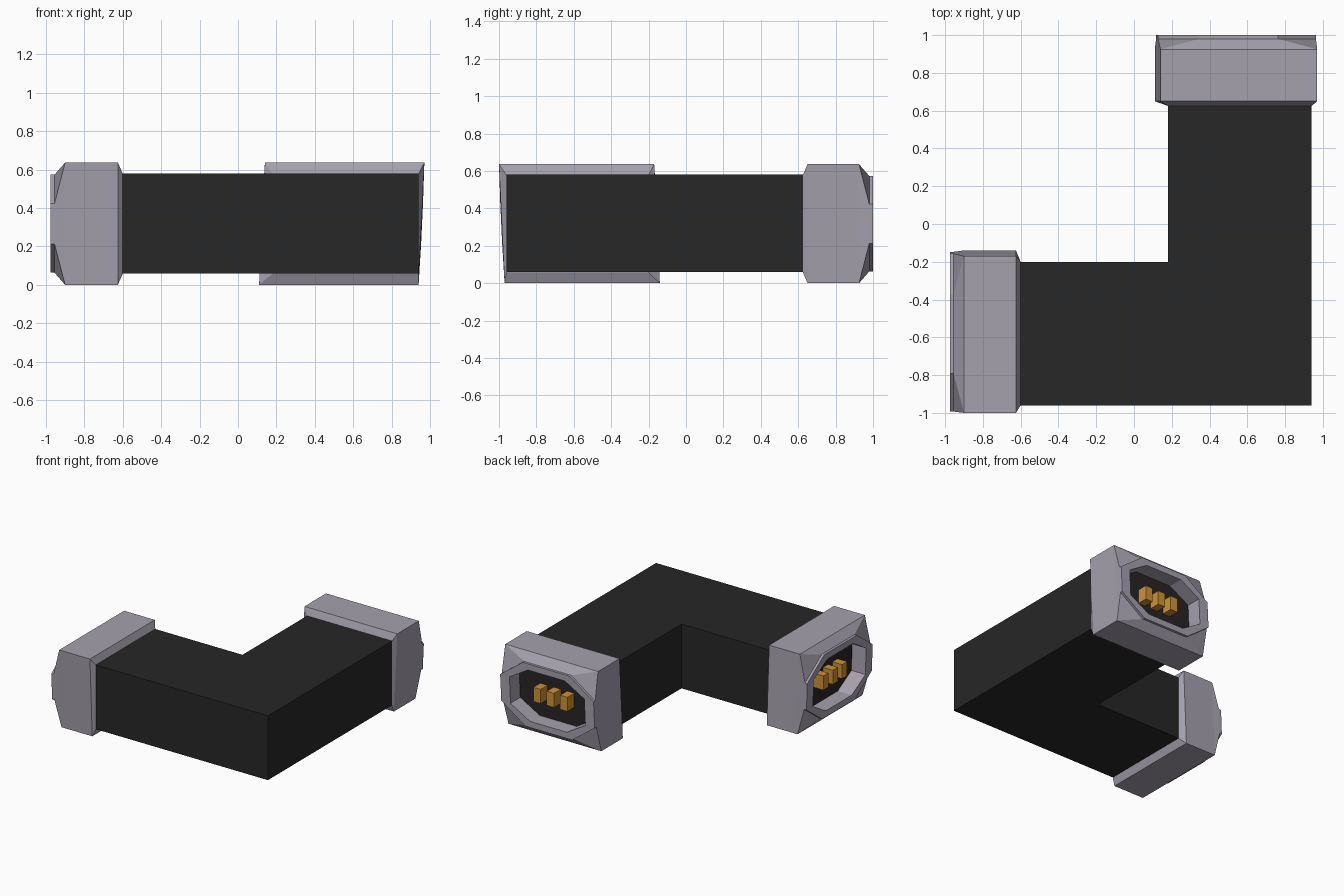
import bpy, bmesh

if "Cube" in bpy.data.objects:
    bpy.data.objects.remove(bpy.data.objects["Cube"])


def material(name, rgb):
    m = bpy.data.materials.new(name)
    m.diffuse_color = (*rgb, 1)
    m.use_nodes = True
    m.node_tree.nodes["Principled BSDF"].inputs["Base Color"].default_value = m.diffuse_color
    return m


BLACK = material("black_rubber", (0.02, 0.02, 0.02))
GREY = material("grey_cap", (0.38, 0.355, 0.42))
FLOOR = material("socket_floor", (0.022, 0.017, 0.02))
GOLD = material("gold_contact", (0.62, 0.29, 0.035))
ZC = 0.318


def finish(name, bm, mats):
    bmesh.ops.remove_doubles(bm, verts=bm.verts[:], dist=1e-4)
    bmesh.ops.recalc_face_normals(bm, faces=bm.faces[:])
    mesh = bpy.data.meshes.new(name)
    bm.to_mesh(mesh)
    bm.free()
    for m in mats:
        mesh.materials.append(m)
    ob = bpy.data.objects.new(name, mesh)
    bpy.context.collection.objects.link(ob)
    return ob


# L-shaped body: outline extruded upwards
bm = bmesh.new()
outline = [(-0.61, -0.96), (0.94, -0.96), (0.94, 0.635), (0.18, 0.635), (0.18, -0.2), (-0.61, -0.2)]
face = bm.faces.new([bm.verts.new((x, y, 0.06)) for x, y in outline])
ext = bmesh.ops.extrude_face_region(bm, geom=[face])
bmesh.ops.translate(bm, vec=(0, 0, 0.52), verts=[v for v in ext["geom"] if isinstance(v, bmesh.types.BMVert)])
finish("elbow_body", bm, [BLACK])


def octagon(hw, hh, cw, ch):
    """Half width/height, half length of flat top and side; a box when cw=hw, ch=hh."""
    return [(hw, -ch), (hw, ch), (cw, hh), (-cw, hh), (-hw, ch), (-hw, -ch), (-cw, -hh), (cw, -hh)]


# (outward distance, section, lean of the section)
SECTIONS = [
    (0.600, octagon(0.38, 0.26, 0.38, 0.26), 0),
    (0.625, octagon(0.415, 0.318, 0.415, 0.318), 0.047),
    (0.900, octagon(0.415, 0.318, 0.415, 0.318), 0.047),
    (0.955, octagon(0.418, 0.255, 0.21, 0.105), 0.047),
    (0.975, octagon(0.418, 0.255, 0.21, 0.105), 0.047),
    (0.975, octagon(0.335, 0.205, 0.165, 0.105), 0.047),
    (0.850, octagon(0.335, 0.205, 0.165, 0.105), 0.047),
]


def connector(prefix, place, body_shift):
    # End cap: box lofted to an octagonal rim with a recessed socket
    bm = bmesh.new()
    rings = []
    for i, (u, pts, lean) in enumerate(SECTIONS):
        shift = body_shift if i == 0 else 0
        rings.append([bm.verts.new(place(s + lean * z + shift, u, z + ZC)) for s, z in pts])
    for a, b in zip(rings, rings[1:]):
        for i in range(8):
            j = (i + 1) % 8
            bm.faces.new((a[i], a[j], b[j], b[i]))
    bm.faces.new(rings[0])
    bm.faces.new(rings[-1]).material_index = 1
    finish(prefix + "_cap", bm, [GREY, FLOOR])

    # Three contacts standing in the socket
    for n in (-1, 0, 1):
        bm = bmesh.new()
        bmesh.ops.create_cube(bm, size=1)
        for v in bm.verts:
            v.co = place(n * 0.12 + v.co.x * 0.065, 0.892 + v.co.y * 0.09, ZC + v.co.z * 0.115)
        finish(f"{prefix}_contact_{n + 2}", bm, [GOLD])


connector("left", lambda s, u, z: (-u, -0.57 - s, z), 0.01)
connector("back", lambda s, u, z: (0.54 + s, u + 0.025, z), 0.02)
